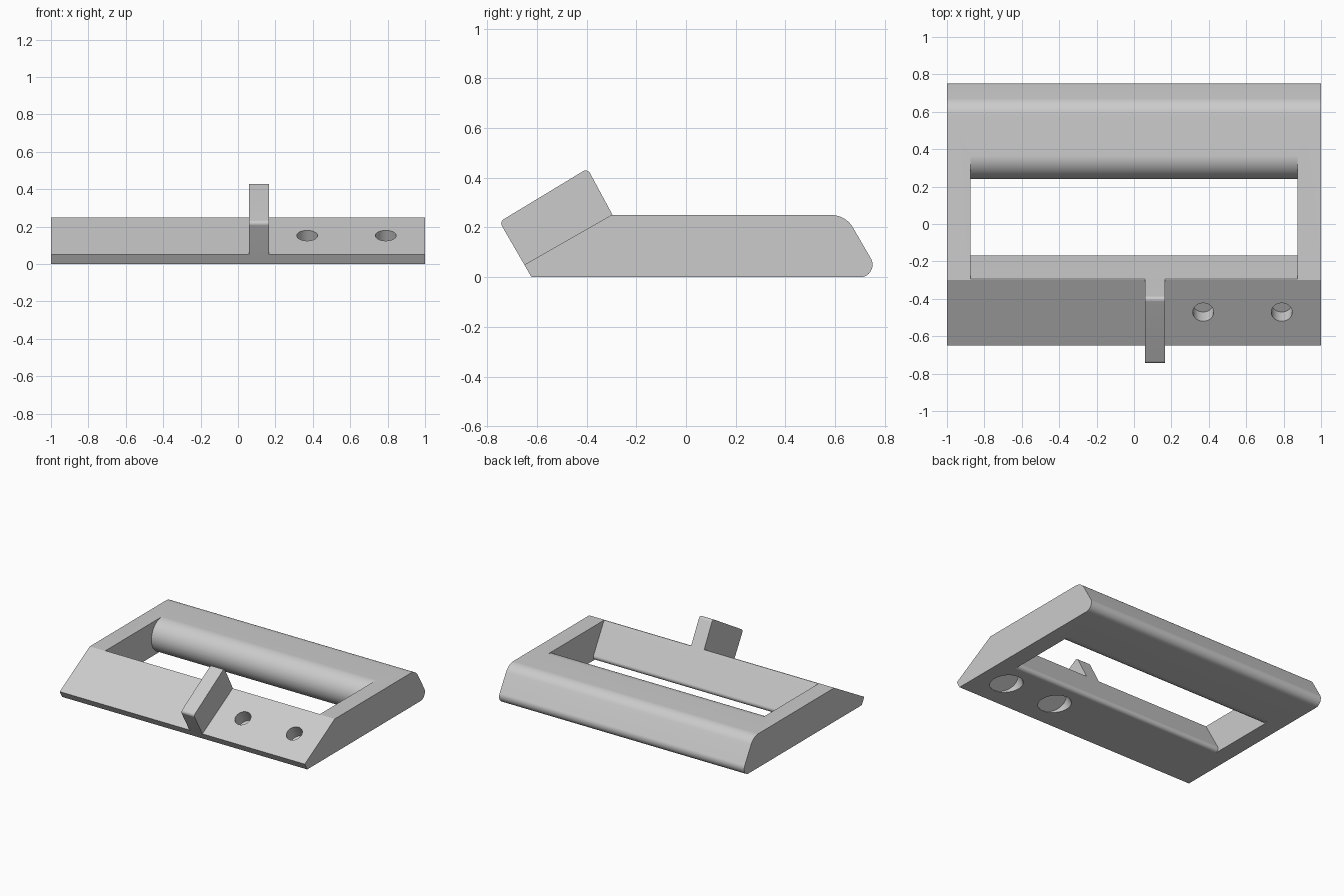
import bpy, bmesh, math
from mathutils import Vector

cube = bpy.data.objects.get("Cube")
if cube:
    bpy.data.objects.remove(cube, do_unlink=True)

grey = bpy.data.materials.new("plain_grey")
grey.use_nodes = True
GREY = (0.6, 0.6, 0.6, 1)
grey.diffuse_color = GREY
grey.node_tree.nodes["Principled BSDF"].inputs["Base Color"].default_value = GREY

SLOPE = math.radians(30)
NORMAL = Vector((0, -math.sin(SLOPE), math.cos(SLOPE)))


def fillet(corners, steps=12):
    """Round each (y, z, radius) corner with a tangent arc."""
    out = []
    for i, (y, z, r) in enumerate(corners):
        p = Vector((y, z))
        if r == 0:
            out.append(p)
            continue
        a = (Vector(corners[i - 1][:2]) - p).normalized()
        b = (Vector(corners[(i + 1) % len(corners)][:2]) - p).normalized()
        half = a.angle(b) / 2
        centre = p + (a + b).normalized() * r / math.sin(half)
        reach = r / math.tan(half)
        start, end = p + a * reach - centre, p + b * reach - centre
        out += [centre + start.lerp(end, k / steps).normalized() * r
                for k in range(steps + 1)]
    return out


def prism(name, corners, x0, x1):
    """Extrude a side profile along x."""
    bm = bmesh.new()
    face = bm.faces.new([bm.verts.new((x0, p.x, p.y)) for p in fillet(corners)])
    ext = bmesh.ops.extrude_face_region(bm, geom=[face], use_keep_orig=True)
    moved = [v for v in ext["geom"] if isinstance(v, bmesh.types.BMVert)]
    bmesh.ops.translate(bm, verts=moved, vec=(x1 - x0, 0, 0))
    bmesh.ops.recalc_face_normals(bm, faces=bm.faces)
    mesh = bpy.data.meshes.new(name)
    bm.to_mesh(mesh)
    bm.free()
    mesh.materials.append(grey)
    obj = bpy.data.objects.new(name, mesh)
    bpy.context.collection.objects.link(obj)
    return obj


def rod(name, start, end, radius):
    """Cylinder between two points, used for drilling."""
    axis = end - start
    bpy.ops.mesh.primitive_cylinder_add(
        vertices=48, radius=radius, depth=axis.length, location=(start + end) / 2,
        rotation=axis.to_track_quat('Z', 'Y').to_euler())
    obj = bpy.context.object
    obj.name = name
    obj.data.materials.append(grey)
    return obj


def combine(target, tool, operation):
    mod = target.modifiers.new(tool.name, 'BOOLEAN')
    mod.operation, mod.object, mod.solver = operation, tool, 'EXACT'
    bpy.context.view_layer.objects.active = target
    bpy.ops.object.modifier_apply(modifier=mod.name)
    bpy.data.objects.remove(tool, do_unlink=True)


# Wedge-shaped outer body with a rounded rear
frame = prism("frame", [(-0.621, 0, 0), (0.787, 0, 0.05), (0.642, 0.25, 0.1),
                        (-0.3, 0.25, 0), (-0.65, 0.05, 0)], -1, 1)

# Window between the slanted front bar and the half-round rear handle
window = prism("window_cutter", [
    (-0.324, 0.3, 0), (-0.151, 0, 0.025), (-0.196, 0, 0), (-0.196, -0.05, 0),
    (0.365, -0.05, 0), (0.365, 0, 0), (0.24, 0, 0.1245), (0.24, 0.25, 0.1245),
    (0.365, 0.25, 0), (0.365, 0.3, 0)], -0.875, 0.875)
combine(frame, window, 'DIFFERENCE')

# Upright fin standing square on the sloped front
fin = prism("fin", [(-0.64, 0.033, 0), (-0.75, 0.223, 0.02), (-0.396, 0.437, 0.02),
                    (-0.295, 0.25, 0), (-0.275, 0.215, 0)], 0.059, 0.165)
combine(frame, fin, 'UNION')

# Blind holes in the slope, each with a wider recess from underneath
for x in (0.37, 0.79):
    mouth = Vector((x, -0.472, 0.153))
    combine(frame, rod("hole_cutter", mouth + NORMAL * 0.05, mouth - NORMAL * 0.1, 0.056),
            'DIFFERENCE')
    combine(frame, rod("recess_cutter", mouth - NORMAL * 0.3, mouth - NORMAL * 0.112, 0.105),
            'DIFFERENCE')

# Smooth the fillets, keep the hard edges
bpy.ops.object.select_all(action='DESELECT')
frame.select_set(True)
bpy.context.view_layer.objects.active = frame
bpy.ops.object.shade_smooth_by_angle(angle=math.radians(25))
